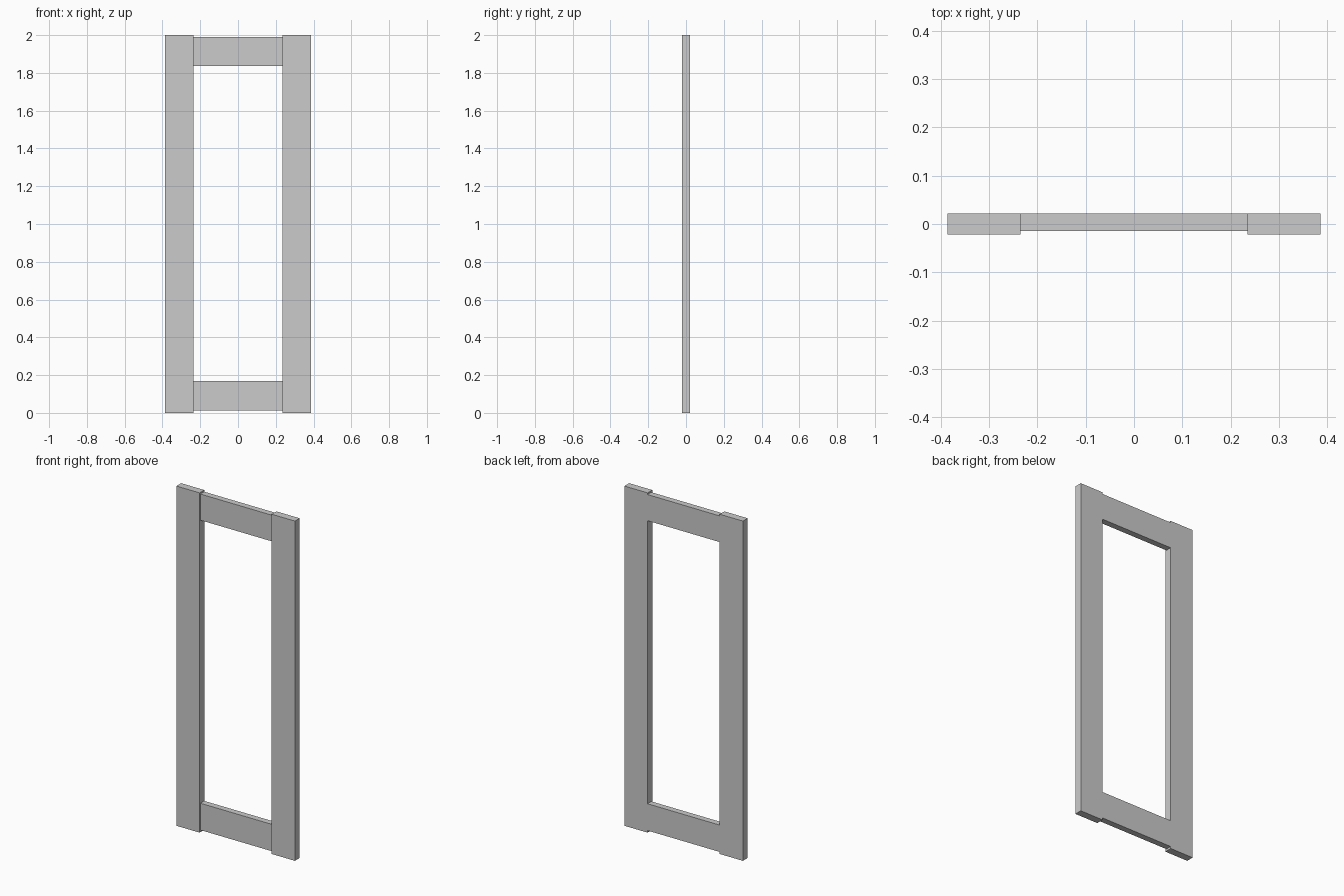
import bpy
import bmesh
from mathutils import Vector

if "Cube" in bpy.data.objects:
    bpy.data.objects.remove(bpy.data.objects["Cube"])


def box(name, lo, hi):
    """Axis-aligned board between two opposite corners."""
    lo, hi = Vector(lo), Vector(hi)
    bm = bmesh.new()
    bmesh.ops.create_cube(bm, size=1)
    bmesh.ops.scale(bm, vec=hi - lo, verts=bm.verts)
    mesh = bpy.data.meshes.new(name)
    bm.to_mesh(mesh)
    bm.free()
    obj = bpy.data.objects.new(name, mesh)
    obj.location = (lo + hi) / 2
    bpy.context.collection.objects.link(obj)
    return obj


OUTER, INNER = 0.386, 0.235      # half widths of frame and opening
FRONT, BACK = -0.022, 0.022
RAIL_FRONT = -0.014              # rails sit back from the stiles
HEIGHT = 2.0

# Upright side boards
box("left_stile", (-OUTER, FRONT, 0), (-INNER, BACK, HEIGHT))
box("right_stile", (INNER, FRONT, 0), (OUTER, BACK, HEIGHT))

# Recessed cross boards, flush with the stiles at the back
for name, z0, z1 in (("bottom_rail", 0.012, 0.17), ("top_rail", 1.836, 1.99)):
    box(name, (-INNER, RAIL_FRONT, z0), (INNER, BACK, z1))
